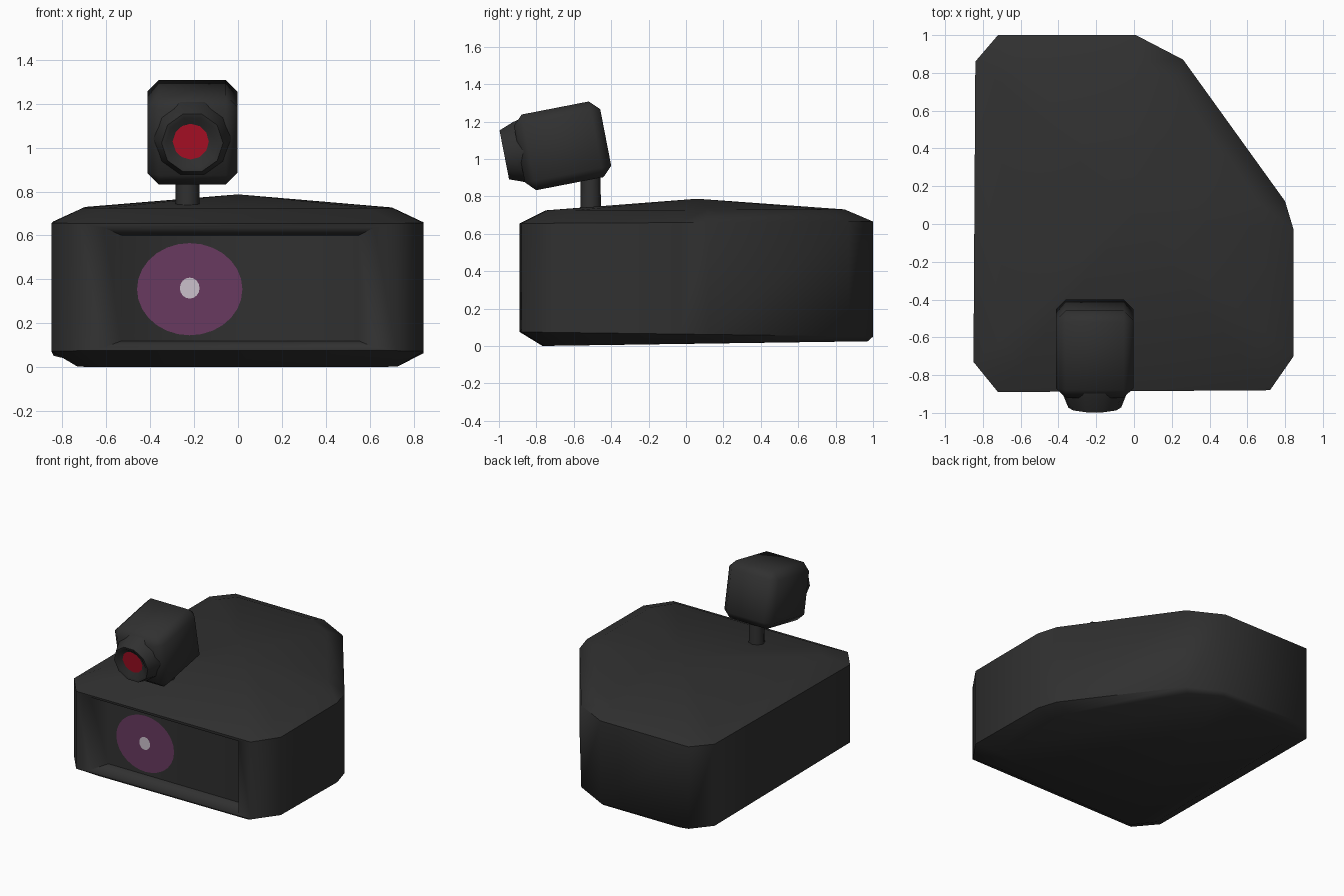
import bpy, bmesh, math
from mathutils import Matrix, Vector

if "Cube" in bpy.data.objects:
    bpy.data.objects.remove(bpy.data.objects["Cube"])


def material(name, rgb):
    m = bpy.data.materials.new(name)
    m.diffuse_color = (*rgb, 1)
    m.use_nodes = True
    m.node_tree.nodes["Principled BSDF"].inputs["Base Color"].default_value = m.diffuse_color
    return m


BLACK = material("charcoal", (0.03, 0.03, 0.03))
RED = material("red lens", (0.45, 0.006, 0.021))
PURPLE = material("muted purple", (0.14, 0.042, 0.115))
WHITE = material("pale white", (0.60, 0.53, 0.60))


def finish(bm, name, mat, angle=60, fix=True):
    if fix:
        bmesh.ops.recalc_face_normals(bm, faces=bm.faces[:])
    mesh = bpy.data.meshes.new(name)
    bm.to_mesh(mesh)
    bm.free()
    ob = bpy.data.objects.new(name, mesh)
    bpy.context.collection.objects.link(ob)
    mesh.materials.append(mat)
    bpy.ops.object.select_all(action='DESELECT')
    ob.select_set(True)
    bpy.context.view_layer.objects.active = ob
    bpy.ops.object.shade_smooth_by_angle(angle=math.radians(angle))
    return ob


def bridge(bm, a, b):
    n = len(a)
    return [bm.faces.new((a[i], a[(i + 1) % n], b[(i + 1) % n], b[i])) for i in range(n)]


# main body: stacked rings of the wedge outline, low peak on top
outline = [(-0.72, -0.89), (0.72, -0.88), (0.845, -0.70), (0.845, -0.03),
           (0.80, 0.12), (0.26, 0.87), (0.01, 1.0), (-0.72, 1.0),
           (-0.84, 0.86), (-0.85, -0.73)]
bm = bmesh.new()


def ring(z_front, z_back, sx, s_front, s_back):
    vs = []
    for x, y in outline:
        t = (y + 0.9) / 1.9
        sy = s_back if y > 0.05 else s_front
        vs.append(bm.verts.new((x * sx, 0.05 + (y - 0.05) * sy,
                                z_front + (z_back - z_front) * t)))
    return vs


rings = [ring(0.0, 0.025, 0.86, 0.87, 0.97), ring(0.075, 0.05, 1, 1, 1),
         ring(0.655, 0.665, 1, 1, 1), ring(0.725, 0.73, 0.83, 0.85, 0.84)]
bm.faces.new(rings[0][::-1])
bridge(bm, rings[0], rings[1])
front = bridge(bm, rings[1], rings[2])[0]
bridge(bm, rings[2], rings[3])
peak = bm.verts.new((0.0, 0.06, 0.787))
for i, v in enumerate(rings[3]):
    bm.faces.new((v, rings[3][(i + 1) % len(outline)], peak))

# recessed front window: rim, then a sloped inner wall
bm.normal_update()
for x0, x1, z0, z1, y in ((-0.61, 0.62, 0.09, 0.635, -0.88),
                          (-0.53, 0.55, 0.12, 0.60, -0.78)):
    bmesh.ops.inset_individual(bm, faces=[front], thickness=0.01)
    c = front.calc_center_median()
    for v in front.verts:
        v.co = (x0 if v.co.x < c.x else x1, y, z0 if v.co.z < c.z else z1)
finish(bm, "body", BLACK)


def disc(name, mat, center, rx, rz, sides, tilt=0.0):
    bm = bmesh.new()
    bmesh.ops.create_circle(bm, cap_ends=True, segments=sides, radius=1)
    m = (Matrix.Translation(center) @ Matrix.Rotation(tilt, 4, 'X')
         @ Matrix.Diagonal((rx, 1, rz, 1)) @ Matrix.Rotation(math.pi / 2, 4, 'X'))
    bmesh.ops.transform(bm, matrix=m, verts=bm.verts[:])
    bm.normal_update()
    return finish(bm, name, mat, fix=False)


# painted eye inside the window
disc("window_iris", PURPLE, (-0.22, -0.786, 0.355), 0.24, 0.21, 28)
disc("window_pupil", WHITE, (-0.22, -0.792, 0.36), 0.045, 0.048, 16)

# camera head, tilted downward
TILT = math.radians(11)
HEAD = Matrix.Translation((-0.208, -0.66, 1.07)) @ Matrix.Rotation(TILT, 4, 'X')
bm = bmesh.new()
bmesh.ops.create_cube(bm, size=1)
bmesh.ops.scale(bm, vec=(0.41, 0.47, 0.412), verts=bm.verts[:])
bmesh.ops.bevel(bm, geom=bm.edges[:], offset=0.052, segments=1, affect='EDGES')
bmesh.ops.transform(bm, matrix=HEAD, verts=bm.verts[:])
finish(bm, "camera_head", BLACK)

# lens barrel: lathe profile (along, radius) with a funnel mouth
bm = bmesh.new()
SIDES = 10
loops = []
for y, r in ((-0.20, 0.18), (-0.235, 0.172), (-0.315, 0.14), (-0.312, 0.12), (-0.28, 0.083)):
    loops.append([bm.verts.new((r * math.cos(2 * math.pi * i / SIDES), y,
                                r * math.sin(2 * math.pi * i / SIDES) + 0.012))
                  for i in range(SIDES)])
for a, b in zip(loops, loops[1:]):
    bridge(bm, a, b)
bm.faces.new(loops[0])
bm.faces.new(loops[-1][::-1])
bmesh.ops.transform(bm, matrix=HEAD, verts=bm.verts[:])
finish(bm, "lens_barrel", BLACK)
disc("lens_glass", RED, HEAD @ Vector((-0.008, -0.286, 0.012)), 0.083, 0.083, 12, TILT)

# post between body and head
bm = bmesh.new()
bmesh.ops.create_cone(bm, cap_ends=True, segments=8, radius1=0.056, radius2=0.052, depth=0.22,
                      matrix=Matrix.Translation((-0.23, -0.51, 0.82)))
finish(bm, "post", BLACK)
